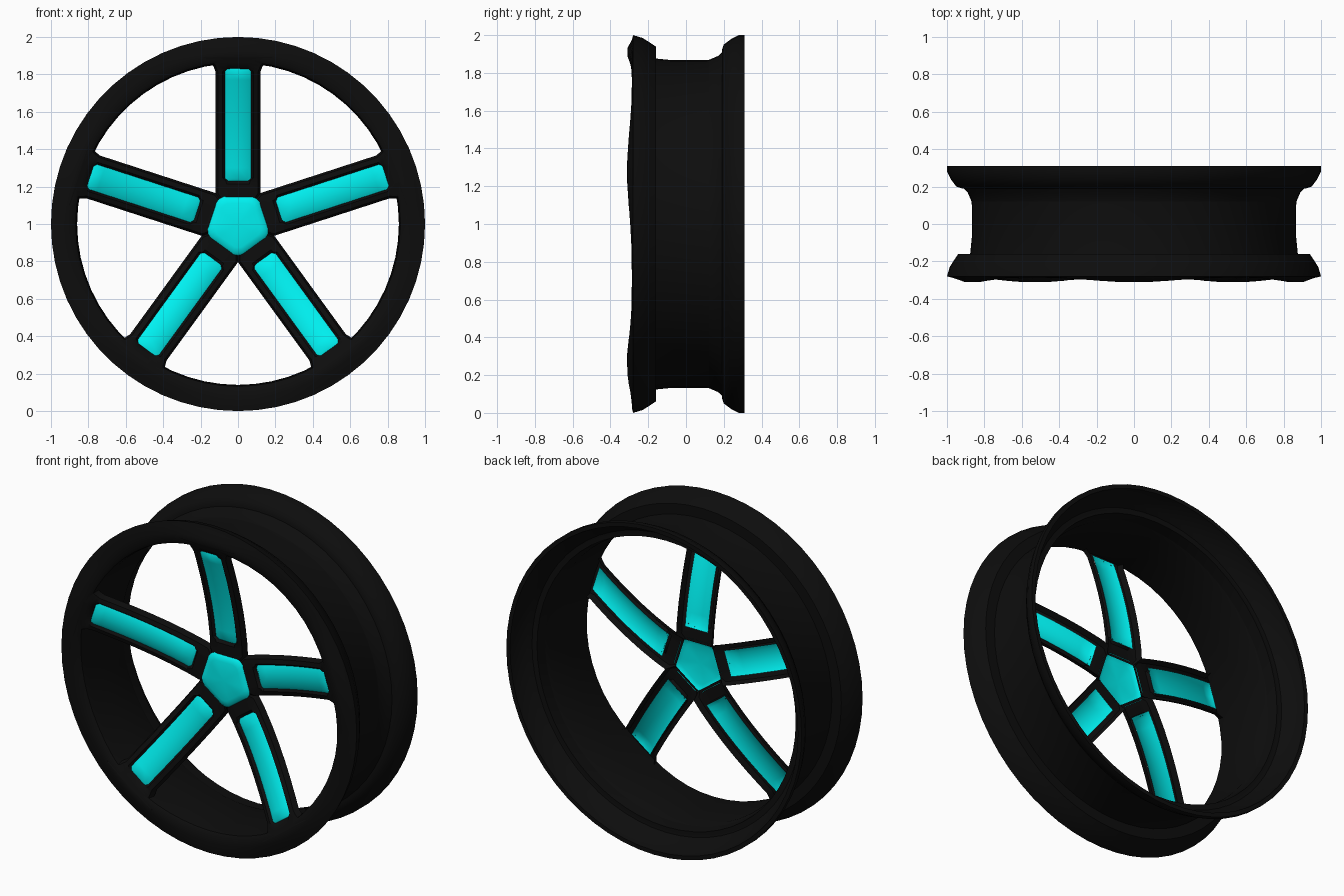
import bpy, bmesh, math
from math import sin, cos, pi, tan, atan2, hypot

if "Cube" in bpy.data.objects:
    bpy.data.objects.remove(bpy.data.objects["Cube"])

CZ = 1.0            # axle height
SPOKES = 5
TILT = pi / 2       # direction of the first spoke


def material(name, rgb):
    m = bpy.data.materials.new(name)
    m.diffuse_color = (*rgb, 1)
    m.use_nodes = True
    m.node_tree.nodes["Principled BSDF"].inputs["Base Color"].default_value = m.diffuse_color
    return m


BLACK = material("black_paint", (0.004, 0.004, 0.004))
CYAN = material("cyan_paint", (0.0, 0.88, 0.88))


def make(name, bm, mat, angle=40):
    bmesh.ops.remove_doubles(bm, verts=bm.verts, dist=0.0005)
    bmesh.ops.recalc_face_normals(bm, faces=bm.faces)
    me = bpy.data.meshes.new(name)
    bm.to_mesh(me)
    bm.free()
    me.materials.append(mat)
    ob = bpy.data.objects.new(name, me)
    bpy.context.collection.objects.link(ob)
    bpy.ops.object.select_all(action='DESELECT')
    ob.select_set(True)
    bpy.context.view_layer.objects.active = ob
    bpy.ops.object.shade_smooth_by_angle(angle=math.radians(angle))
    return ob


def skin(bm, rows, skip=lambda i, j: False, closed=False):
    """Quads between consecutive rows of points."""
    grid = [[bm.verts.new(p) for p in row] for row in rows]
    n = len(rows[0])
    for i in range(len(grid) - 1):
        for j in range(n if closed else n - 1):
            if not skip(i, j):
                k = (j + 1) % n
                bm.faces.new((grid[i][j], grid[i][k], grid[i + 1][k], grid[i + 1][j]))


def spoke_point(a, t, u, y):
    """t along the spoke, u sideways, in the spoke direction a."""
    return (t * cos(a) - u * sin(a), y, CZ + t * sin(a) + u * cos(a))


def dish(t):
    """Concave depth of the wheel face."""
    return -0.12 - 0.183 * (max(0, t - 0.15) / 0.72) ** 1.6


# rim: closed revolved section (radius, y), front face swelling at the spokes
section = [(1.0, -.28), (.985, -.23), (.96, -.19), (.94, -.16), (.876, -.16),
           (.867, -.07), (.867, .1), (.876, .19), (.92, .19), (.95, .2),
           (.98, .24), (1.0, .28), (1.0, .31), (.975, .31), (.965, .27),
           (.93, .21), (.89, .17), (.86, .1), (.86, -.1), (.862, -.24),
           (.868, -.272), (.885, -.285), (.93, -.287), (.975, -.286)]
SEG = 60
bm = bmesh.new()
rows = []
for s in range(SEG + 1):
    a = TILT + 2 * pi * s / SEG
    swell = (0.5 + 0.5 * cos(SPOKES * (a - TILT))) ** 1.5
    row = []
    for r, y in section:
        if y < -.25 and r < .96:
            y -= .024 * swell
        row.append((r * cos(a), y, CZ + r * sin(a)))
    rows.append(row)
skin(bm, rows, closed=True)
make("rim", bm, BLACK)

# spoke frames: dished strips with a long slot, meeting at a five-sided hub
stations = [.13, .165, .215, .23, .245, .35, .45, .55, .65, .75, .815, .83, .85, .868, .89]
flare = {.83: .126, .85: .134, .868: .15, .89: .2}
slot = {.23: .052, .83: .055}
bm = bmesh.new()
for k in range(SPOKES):
    a = TILT + 2 * pi * k / SPOKES
    rows = []
    for t in stations:
        w = min(flare.get(t, .12), t * tan(pi / SPOKES))
        h = slot.get(t, .07 if .23 < t < .83 else .05)
        edge = 0 if t < .15 else .045
        lip = .015 if .23 <= t <= .83 else 0
        half = [(w, edge), (w - .012, .008 if edge else 0), (h + .012, 0), (h, lip)]
        cols = [(-u, d) for u, d in half] + [(u, d) for u, d in reversed(half)]
        rows.append([spoke_point(a, t, u, dish(t) + d) for u, d in cols])
    skin(bm, rows, skip=lambda i, j: j == 3 and .23 <= stations[i] < .83)
make("spoke_frame", bm, BLACK)

# softly crowned cyan inlay in every slot
for k in range(SPOKES):
    a = TILT + 2 * pi * k / SPOKES
    bm = bmesh.new()
    rows = []
    for t in [.22, .245, .3, .4, .5, .6, .7, .77, .815, .84]:
        end = t in (.22, .84)
        rows.append([spoke_point(a, t, u, dish(t) + (.022 if end else d)) for u, d in
                     [(-.078, .022), (-.05, .006), (0, .002), (.05, .006), (.078, .022)]])
    skin(bm, rows)
    make(f"spoke_inlay_{k + 1}", bm, CYAN, 60)

# domed, rounded five-sided hub cap
bm = bmesh.new()
rows = []
for f, y in [(.001, -.142), (.4, -.14), (.75, -.135), (.93, -.129), (1.0, -.118)]:
    row = []
    for s in range(40):
        a = -pi / 2 + 2 * pi * s / 40
        off = (a + pi / 2 + pi / 5) % (2 * pi / 5) - pi / 5   # angle from nearest corner
        r = min(.147 / cos(pi / 5 - abs(off)), .168)
        row.append((f * r * cos(a), y, CZ + f * r * sin(a)))
    rows.append(row)
skin(bm, rows, closed=True)
make("hub_cap", bm, CYAN, 60)
